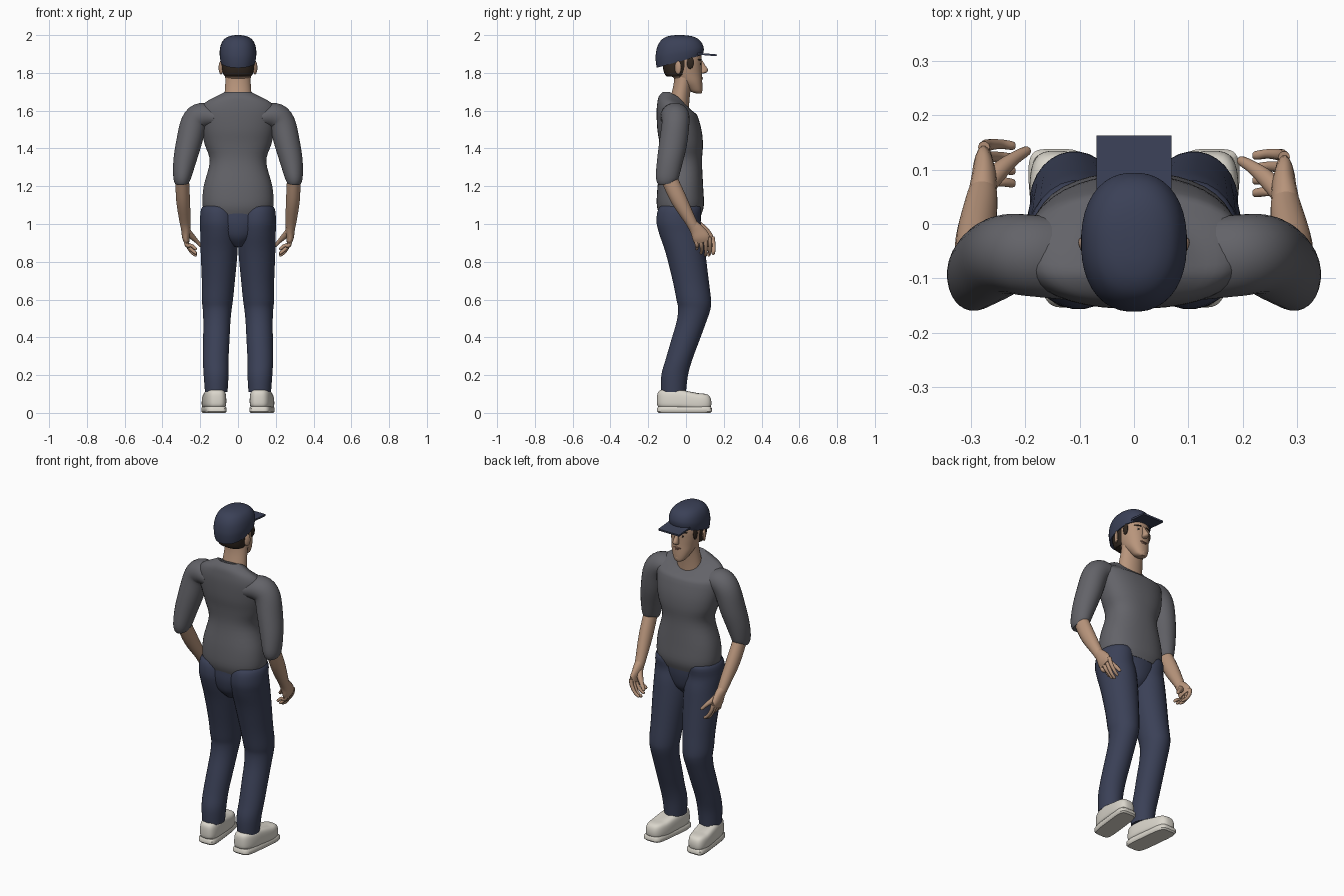
import bpy, bmesh, math
from mathutils import Vector, Matrix


def material(name, rgb):
    m = bpy.data.materials.new(name)
    m.diffuse_color = (*rgb, 1)
    return m


NAVY = material("navy cloth", (0.043, 0.052, 0.095))
GREY = material("grey shirt", (0.125, 0.125, 0.14))
SKIN = material("skin", (0.48, 0.30, 0.20))
LIP = material("lips", (0.33, 0.17, 0.12))
HAIR = material("dark hair", (0.03, 0.02, 0.014))
SHOE = material("off white shoe", (0.70, 0.67, 0.60))
WHITE = material("eye white", (0.75, 0.73, 0.70))


def spline(pts, steps):
    """Smooth path through the given sections."""
    p = [Vector(q) for q in pts]
    out = []
    for i in range(len(p) - 1):
        a, b, c, d = p[max(i - 1, 0)], p[i], p[i + 1], p[min(i + 2, len(p) - 1)]
        for k in range(steps):
            t = k / steps
            out.append(b + (c - a) * (t / 2) + (a * 2 - b * 5 + c * 4 - d) * (t * t / 2)
                       + (b * 3 - a - c * 3 + d) * (t ** 3 / 2))
    return out + [p[-1]]


def finish(name, bm, mat, side=1, warp=None, angle=40):
    for v in bm.verts:
        if warp:
            v.co = warp(v.co)
        v.co.x *= side
    bmesh.ops.recalc_face_normals(bm, faces=bm.faces)
    me = bpy.data.meshes.new(name)
    bm.to_mesh(me)
    bm.free()
    me.materials.append(mat)
    ob = bpy.data.objects.new(name, me)
    bpy.context.collection.objects.link(ob)
    bpy.ops.object.select_all(action='DESELECT')
    ob.select_set(True)
    bpy.context.view_layer.objects.active = ob
    bpy.ops.object.shade_smooth_by_angle(angle=math.radians(angle))
    return ob


def skin(name, pts, mat, side=1, flat=True, n=2.0, seg=28, steps=4, warp=None):
    """Loft sections (x, y, z, x radius, y radius); flat keeps rings level."""
    path = spline([Vector(p) for p in pts], steps)
    bm = bmesh.new()
    rings = []
    for i, q in enumerate(path):
        c = Vector(q[:3])
        t = Vector((0, 0, 1))
        if not flat:
            t = (Vector(path[min(i + 1, len(path) - 1)][:3])
                 - Vector(path[max(i - 1, 0)][:3])).normalized()
        u = Vector((0, 1, 0))
        u = (u - t * u.dot(t)).normalized()
        v = t.cross(u)
        ring = []
        for k in range(seg):
            a = 2 * math.pi * (k + 0.5) / seg
            ca, sa = math.cos(a), math.sin(a)
            ring.append(bm.verts.new(
                c + u * math.copysign(abs(ca) ** (2 / n), ca) * q[4]
                + v * math.copysign(abs(sa) ** (2 / n), sa) * q[3]))
        rings.append(ring)
    for r, s in zip(rings, rings[1:]):
        for k in range(seg):
            j = (k + 1) % seg
            bm.faces.new((r[k], r[j], s[j], s[k]))
    bm.faces.new(rings[0])
    bm.faces.new(rings[-1])
    return finish(name, bm, mat, side, warp)


def ball(name, pos, size, mat, side=1, turn=0):
    bm = bmesh.new()
    bmesh.ops.create_uvsphere(bm, u_segments=16, v_segments=10, radius=1)
    bm.transform(Matrix.Translation(pos) @ Matrix.Rotation(turn, 4, 'Z')
                 @ Matrix.Diagonal((*size, 1)))
    return finish(name, bm, mat, side)


# Shirt body, with a collar that drops towards the front
def collar(co):
    f = min(max((co.z - 1.58) / 0.1, 0), 1)
    return Vector((co.x, co.y, co.z - f * max(co.y + 0.09, 0) * 0.55))


skin("shirt_body", [
    (0, -.03, 1.045, .165, .110), (0, -.03, 1.10, .188, .125), (0, -.03, 1.20, .182, .121),
    (0, -.025, 1.33, .150, .110), (0, -.025, 1.42, .176, .115), (0, -.035, 1.50, .195, .117),
    (0, -.05, 1.59, .205, .106), (0, -.06, 1.642, .180, .092), (0, -.068, 1.675, .120, .076),
    (0, -.065, 1.70, .074, .058)], GREY, n=2.3, seg=40, warp=collar)

# Trousers
skin("trouser_seat", [(0, -.035, .88, .03, .05), (0, -.035, .93, .10, .095),
                      (0, -.035, 1.0, .15, .112), (0, -.032, 1.06, .165, .112)], NAVY)
for s, tag in ((-1, "left"), (1, "right")):
    skin(tag + "_trouser_leg", [
        (.105, -.03, 1.115, .03, .04), (.105, -.032, 1.09, .085, .108),
        (.102, -.04, 1.02, .100, .117), (.10, -.026, .95, .100, .117),
        (.10, -.003, .85, .098, .106), (.104, .025, .70, .088, .096),
        (.109, .041, .60, .083, .092), (.110, .044, .55, .077, .086),
        (.112, .028, .48, .072, .079), (.115, -.005, .38, .070, .075),
        (.118, -.038, .28, .068, .071), (.116, -.060, .20, .066, .071),
        (.115, -.066, .11, .060, .066)], NAVY, s)

    # Shoes, toes turned slightly out
    def yaw(co):
        return Vector((co.x + 0.012 + (co.y + 0.01) * 0.11, co.y, co.z))

    def upper(co):
        return yaw(Vector((co.x, co.y, co.z * (1 - 0.17 * min(max((co.y + .04) / .1, 0), 1)))))

    skin(tag + "_shoe_sole", [(.115, -.008, 0, .052, .138), (.115, -.008, .008, .058, .146),
                              (.115, -.008, .024, .058, .146), (.115, -.008, .034, .052, .138)],
         SHOE, s, n=5, seg=40, steps=1, warp=yaw)
    skin(tag + "_shoe_upper", [(.115, -.01, .030, .051, .134), (.115, -.01, .042, .058, .143),
                               (.115, -.01, .075, .059, .144), (.115, -.012, .105, .055, .138),
                               (.115, -.015, .120, .044, .122), (.115, -.02, .125, .025, .09)],
         SHOE, s, n=3.2, seg=40, steps=3, warp=upper)

    # Sleeve and bare forearm
    skin(tag + "_sleeve", [
        (.12, -.065, 1.565, .055, .075), (.19, -.058, 1.572, .070, .075),
        (.232, -.055, 1.535, .071, .073), (.260, -.068, 1.43, .068, .074),
        (.283, -.086, 1.33, .060, .068), (.296, -.10, 1.245, .047, .060),
        (.296, -.098, 1.215, .036, .047)], GREY, s, flat=False)
    dy = 0.012 if s < 0 else -0.006
    skin(tag + "_forearm", [
        (.295, -.09, 1.24, .036, .044), (.291, -.035 + dy / 2, 1.13, .037, .043),
        (.281, .028 + dy, 1.02, .030, .031), (.278, .047 + dy, .985, .026, .029)],
         SKIN, s, flat=False, seg=20)

    # Hand: palm, four curled fingers and a thumb
    skin(tag + "_palm", [
        (.279, .042 + dy, .995, .026, .029), (.276, .065 + dy, .965, .024, .038),
        (.276, .085 + dy, .93, .020, .046), (.272, .095 + dy, .905, .014, .042)],
         SKIN, s, flat=False, seg=18)
    for i in range(4):
        y, z = .060 + .023 * i + dy, .905 + .004 * i
        tip = (.868, .846, .835, .843)[i]
        skin(f"{tag}_finger_{i + 1}", [
            (.276, y, z + .015, .011, .011), (.270, y + .004, z - .018, .011, .011),
            (.247, y + .006, tip + .018, .009, .009), (.224, y + .003, tip, .008, .008),
            (.219, y + .003, tip - .003, .003, .003)], SKIN, s, flat=False, seg=10)
    skin(tag + "_thumb", [
        (.270, .06 + dy, .965, .018, .018), (.245, .088 + dy, .935, .016, .017),
        (.218, .110 + dy, .908, .011, .012), (.198, .122 + dy, .885, .009, .009),
        (.194, .124 + dy, .880, .004, .004)], SKIN, s, flat=False, seg=12)

    # Ears, eyes and brows
    ball(tag + "_ear", (.090, -.042, 1.828), (.010, .019, .036), SKIN, s, -.5)
    ball(tag + "_eye", (.033, .070, 1.847), (.015, .007, .008), WHITE, s, -.45)
    ball(tag + "_pupil", (.033, .0755, 1.847), (.006, .003, .007), HAIR, s, -.45)
    ball(tag + "_brow", (.035, .073, 1.870), (.022, .006, .005), HAIR, s, -.45)

# Neck and head
skin("neck", [(0, -.045, 1.58, .080, .060), (0, -.033, 1.66, .074, .052),
              (0, -.018, 1.74, .068, .048), (0, -.005, 1.81, .066, .055)], SKIN)
skin("head", [
    (0, .066, 1.692, .018, .016), (0, .055, 1.702, .034, .031), (0, .043, 1.725, .048, .044),
    (0, .022, 1.755, .062, .064), (0, .000, 1.79, .072, .084), (0, -.010, 1.83, .080, .093),
    (0, -.015, 1.87, .084, .098), (0, -.02, 1.92, .082, .098)], SKIN, n=2.2, seg=32)
skin("nose", [(0, .080, 1.866, .008, .008), (0, .087, 1.845, .010, .012),
              (0, .096, 1.818, .015, .021), (0, .092, 1.803, .016, .018),
              (0, .085, 1.797, .008, .008)], SKIN, seg=14)
ball("upper_lip", (0, .081, 1.774), (.024, .009, .005), LIP)
ball("lower_lip", (0, .079, 1.766), (.020, .009, .005), LIP)
ball("chin", (0, .070, 1.712), (.022, .018, .020), SKIN)

# Hair below the cap, with sideburns
skin("hair", [(0, -.052, 1.782, .070, .050), (0, -.050, 1.795, .079, .064),
              (0, -.045, 1.83, .086, .078), (0, -.040, 1.88, .088, .088)], HAIR, n=2.4)
for s in (-1, 1):
    ball("sideburn", (.078, .022, 1.855), (.009, .020, .034), HAIR, s, -.1)


# Cap crown with a rim that rises to the front, and its flat brim
def rim(co):
    edge = 1.862 + 0.28 * (co.y + 0.03)
    return Vector((co.x, co.y, 2 - (2 - co.z) * (2 - edge) / 0.14))


skin("cap_crown", [
    (0, -.033, 1.86, .092, .122), (0, -.033, 1.885, .096, .127), (0, -.034, 1.915, .097, .127),
    (0, -.035, 1.95, .090, .117), (0, -.035, 1.976, .075, .098), (0, -.035, 1.991, .053, .072),
    (0, -.035, 1.998, .028, .040), (0, -.035, 2.0, .006, .009)], NAVY, n=2.25, seg=40, warp=rim)
bm = bmesh.new()
bmesh.ops.create_cube(bm, size=1)
bm.transform(Matrix.Translation((0, .102, 1.898)) @ Matrix.Rotation(-.08, 4, 'X')
             @ Matrix.Diagonal((.138, .122, .010, 1)))
finish("cap_brim", bm, NAVY)
